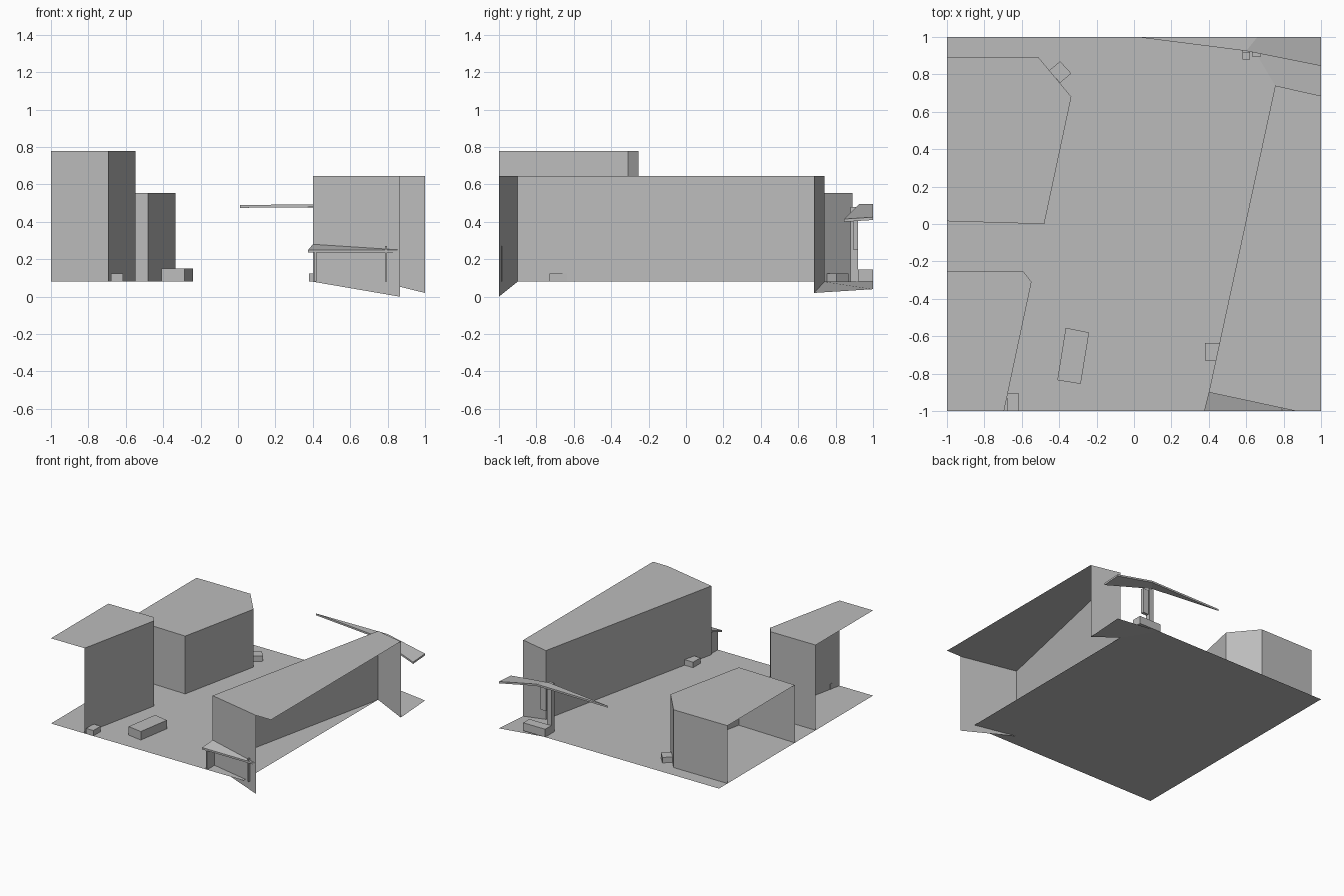
import bpy
from mathutils import Vector

cube = bpy.data.objects.get("Cube")
if cube:
    bpy.data.objects.remove(cube, do_unlink=True)

GROUND = 0.08

grey = bpy.data.materials.new("plain grey")
grey.use_nodes = True
grey.diffuse_color = (0.5, 0.5, 0.5, 1)
grey.node_tree.nodes["Principled BSDF"].inputs["Base Color"].default_value = grey.diffuse_color


def add_mesh(name, verts, faces):
    mesh = bpy.data.meshes.new(name)
    mesh.from_pydata(verts, [], faces)
    mesh.materials.append(grey)
    obj = bpy.data.objects.new(name, mesh)
    bpy.context.collection.objects.link(obj)
    return obj


def shell(name, outline, top, walls, feet=None):
    """Building cut by the tile border: a roof over the first `walls` sides only.
    The outline runs counter-clockwise."""
    n = len(outline)
    feet = feet or [GROUND] * n
    verts = [(x, y, top) for x, y in outline]
    verts += [(x, y, z) for (x, y), z in zip(outline, feet)]
    faces = [tuple(range(n))]
    faces += [(i, i + n, i + 1 + n, i + 1) for i in range(walls)]
    return add_mesh(name, verts, faces)


def prism(name, outline, low, high):
    """Closed block; low and high may be one height or one per corner."""
    n = len(outline)
    low = low if isinstance(low, list) else [low] * n
    high = high if isinstance(high, list) else [high] * n
    verts = [(x, y, z) for (x, y), z in zip(outline, low)]
    verts += [(x, y, z) for (x, y), z in zip(outline, high)]
    faces = [tuple(reversed(range(n))), tuple(range(n, 2 * n))]
    faces += [(i, (i + 1) % n, (i + 1) % n + n, i + n) for i in range(n)]
    return add_mesh(name, verts, faces)


def box(name, x0, x1, y0, y1, z0, z1):
    return prism(name, [(x0, y0), (x1, y0), (x1, y1), (x0, y1)], z0, z1)


# Ground sheet with a ramp falling away at the back left corner
add_mesh("ground",
         [(-1, -1, GROUND), (0.75, -1, GROUND), (0.755, 0.74, GROUND),
          (0.6, 1, GROUND), (-1, 1, GROUND), (1, 0.685, 0.02), (1, 1, 0.04)],
         [(0, 1, 2, 3, 4), (2, 5, 6, 3)])

# Three buildings, left open where the tile border cuts them
shell("tall_building",
      [(-0.695, -1), (-0.548, -0.31), (-0.59, -0.255), (-1, -0.255), (-1, -1)],
      0.78, 3)
shell("low_building",
      [(-1, 0.015), (-0.48, 0), (-0.335, 0.68), (-0.51, 0.89), (-1, 0.89)],
      0.555, 4)
# Walls run clockwise here, so the outline is mirrored by the normal fix below
long_building = shell("long_building",
                      [(0.865, -1), (0.4, -0.9), (0.755, 0.74), (1, 0.685), (1, -1)],
                      0.645, 3, [0, GROUND, GROUND, 0.02, 0])
long_building.data.flip_normals()

# Elevated walkway: flat wedge, then a stretch sloping down
THICK = 0.015
prism("walkway_flat", [(0.01, 1), (0.6, 0.925), (0.66, 1)],
      [0.475, 0.48, 0.48], [0.49, 0.495, 0.495])
slope = [0.495, 0.415, 0.425, 0.495]
prism("walkway_slope", [(0.6, 0.925), (1, 0.845), (1, 1), (0.66, 1)],
      [z - THICK for z in slope], slope)

# Walkway support
box("support_post", 0.58, 0.62, 0.88, 0.92, GROUND, 0.48)
box("support_panel", 0.63, 0.68, 0.895, 0.92, 0.25, 0.46)
box("support_base", 0.58, 0.78, 0.92, 1, GROUND, 0.145)

# Porch on the front wall of the long building
prism("porch_roof", [(0.4, -0.9), (0.375, -1), (0.865, -1)][::-1],
      [0.235, 0.235, 0.265], [0.25, 0.25, 0.28])
box("porch_right_side", 0.41, 0.42, -1, -0.905, GROUND, 0.25)
box("porch_left_side", 0.787, 0.797, -1, -0.985, GROUND, 0.27)

# Street blocks
prism("bench_block", [(-0.41, -0.835), (-0.285, -0.855), (-0.24, -0.58), (-0.365, -0.555)],
      GROUND, 0.15)
prism("turned_block", [(-0.395, 0.755), (-0.335, 0.805), (-0.395, 0.87), (-0.455, 0.82)],
      GROUND, 0.125)
box("wall_block", 0.38, 0.46, -0.73, -0.635, GROUND, 0.125)
box("corner_block", -0.68, -0.615, -1, -0.905, GROUND, 0.125)
